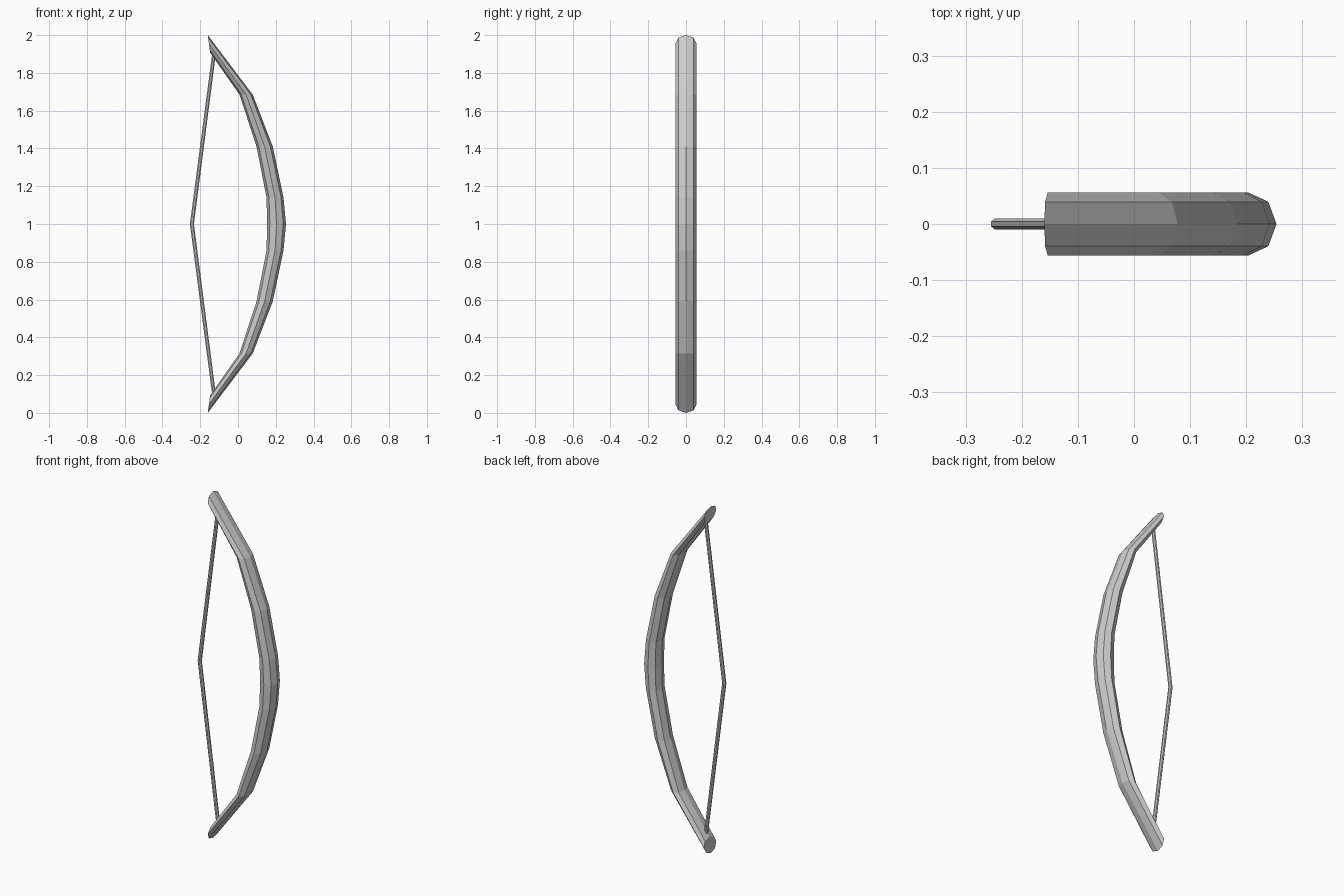
import bpy
from math import sin, cos, pi

if "Cube" in bpy.data.objects:
    bpy.data.objects.remove(bpy.data.objects["Cube"])


def loft(name, stations, depth, phase=0.0, sides=8):
    """Skin octagonal rings; each station is (x, z, half_x, half_z)."""
    verts, faces = [], []
    for cx, cz, hx, hz in stations:
        for k in range(sides):
            a = phase + 2 * pi * k / sides
            verts.append((cx + hx * cos(a), depth * sin(a), cz + hz * cos(a)))
    n = len(stations)
    for i in range(n - 1):
        for k in range(sides):
            j = (k + 1) % sides
            faces.append((i * sides + k, i * sides + j,
                          (i + 1) * sides + j, (i + 1) * sides + k))
    faces.append(tuple(reversed(range(sides))))
    faces.append(tuple((n - 1) * sides + k for k in range(sides)))
    mesh = bpy.data.meshes.new(name)
    mesh.from_pydata(verts, [], faces)
    mesh.update()
    obj = bpy.data.objects.new(name, mesh)
    bpy.context.collection.objects.link(obj)
    return obj


def mirrored(upper):
    """Mirror the upper half about z = 1, listed from bottom to top."""
    lower = [(x, 2 - z, hx, -hz) for x, z, hx, hz in reversed(upper[1:])]
    return lower + upper


# Bow limbs, from the grip up to the steeply cut tip
limb = [
    (0.204, 1.0, 0.050, 0.0),
    (0.196, 1.14, 0.045, 0.0),
    (0.141, 1.41, 0.043, 0.0),
    (0.043, 1.685, 0.035, 0.0),
    (-0.154, 1.954, -0.006, 0.046),
]
loft("bow_limbs", mirrored(limb), 0.056)

# Drawn string, its ends buried in the limbs
string = [
    (-0.244, 1.0, 0.0115, 0.0),
    (-0.126, 1.91, 0.0105, 0.0),
]
loft("bow_string", mirrored(string), 0.0105, phase=pi / 8)
